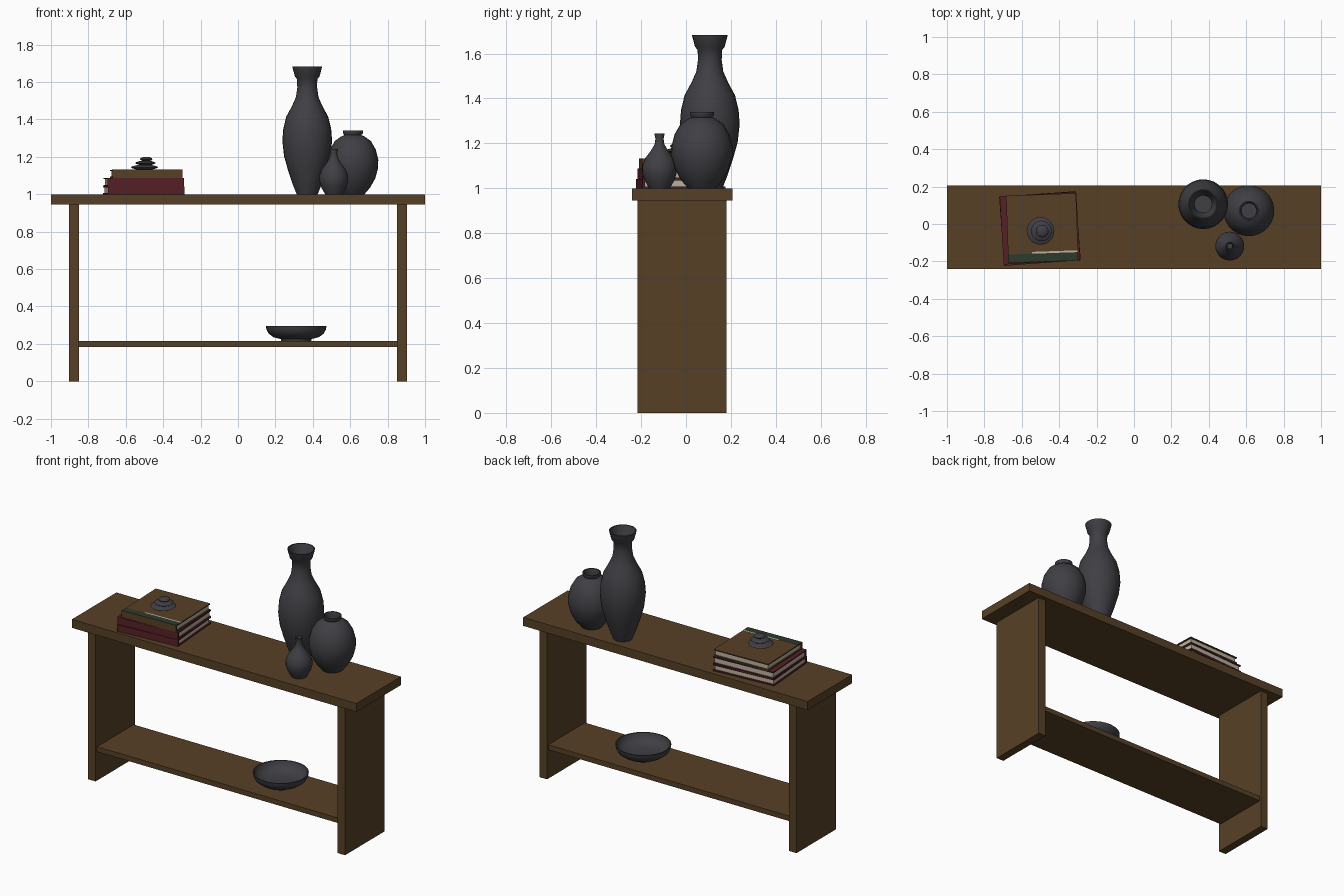
import bpy, bmesh, math
from mathutils import Matrix, Vector

if "Cube" in bpy.data.objects:
    bpy.data.objects.remove(bpy.data.objects["Cube"])


def mat(name, rgb):
    m = bpy.data.materials.new(name)
    m.diffuse_color = (*rgb, 1)
    m.use_nodes = True
    m.node_tree.nodes["Principled BSDF"].inputs["Base Color"].default_value = m.diffuse_color
    return m


WOOD = mat("brown wood", (0.095, 0.051, 0.019))
CLAY = mat("charcoal ceramic", (0.05, 0.05, 0.058))
RED = mat("dark red cover", (0.09, 0.015, 0.019))
GREEN = mat("dark green cover", (0.026, 0.042, 0.024))
PAPER = mat("cream paper", (0.5, 0.45, 0.36))


def finish(name, bm, material):
    bmesh.ops.recalc_face_normals(bm, faces=bm.faces)
    me = bpy.data.meshes.new(name)
    bm.to_mesh(me)
    bm.free()
    me.materials.append(material)
    ob = bpy.data.objects.new(name, me)
    bpy.context.collection.objects.link(ob)
    return ob


def box(name, lo, hi, material, place=Matrix()):
    lo, hi = Vector(lo), Vector(hi)
    bm = bmesh.new()
    bmesh.ops.create_cube(bm, size=1)
    size = hi - lo
    m = place @ Matrix.Translation((lo + hi) / 2) @ Matrix.Diagonal((*size, 1))
    bmesh.ops.transform(bm, matrix=m, verts=bm.verts)
    return finish(name, bm, material)


def lathe(name, centre, profile, sides=28, material=CLAY):
    """Turn (radius, height) points about a vertical axis, closing both ends."""
    bm = bmesh.new()
    rings = []
    for r, z in profile:
        rings.append([bm.verts.new((centre[0] + r * math.cos(2 * math.pi * i / sides),
                                    centre[1] + r * math.sin(2 * math.pi * i / sides), z))
                      for i in range(sides)])
    for a, b in zip(rings, rings[1:]):
        for i in range(sides):
            j = (i + 1) % sides
            bm.faces.new((a[i], a[j], b[j], b[i]))
    bm.faces.new(rings[0][::-1])
    bm.faces.new(rings[-1])
    ob = finish(name, bm, material)
    bpy.ops.object.select_all(action='DESELECT')
    ob.select_set(True)
    bpy.context.view_layer.objects.active = ob
    bpy.ops.object.shade_smooth_by_angle(angle=math.radians(40))
    return ob


# Console table
box("table_top", (-1, -0.24, 0.946), (1, 0.207, 1.0), WOOD)
for side, x in (("left", -0.877), ("right", 0.877)):
    box(side + "_leg_panel", (x - 0.026, -0.215, 0), (x + 0.026, 0.18, 0.946), WOOD)
box("lower_shelf", (-0.851, -0.20, 0.183), (0.851, 0.168, 0.215), WOOD)

# Shallow bowl on the shelf
lathe("bowl", (0.311, -0.015), [
    (0.08, 0.215), (0.082, 0.226), (0.122, 0.236), (0.148, 0.256), (0.159, 0.277),
    (0.162, 0.296), (0.155, 0.296), (0.148, 0.272), (0.125, 0.25), (0.075, 0.239)], 32)

# Three vases, with hollow necks
lathe("tall_vase", (0.37, 0.106), [
    (0.056, 1.0), (0.078, 1.055), (0.103, 1.13), (0.124, 1.205), (0.133, 1.285),
    (0.128, 1.35), (0.112, 1.415), (0.082, 1.47), (0.06, 1.52), (0.053, 1.57),
    (0.054, 1.615), (0.066, 1.63), (0.08, 1.683), (0.074, 1.683), (0.056, 1.63),
    (0.046, 1.60), (0.046, 1.52)])
lathe("round_vase", (0.614, 0.071), [
    (0.062, 1.0), (0.092, 1.035), (0.12, 1.085), (0.135, 1.14), (0.136, 1.185),
    (0.122, 1.24), (0.096, 1.285), (0.064, 1.308), (0.046, 1.316), (0.053, 1.326),
    (0.053, 1.34), (0.046, 1.34), (0.04, 1.32), (0.04, 1.28)])
lathe("small_vase", (0.512, -0.118), [
    (0.046, 1.0), (0.066, 1.035), (0.077, 1.07), (0.077, 1.10), (0.063, 1.135),
    (0.038, 1.168), (0.022, 1.195), (0.018, 1.22), (0.023, 1.243), (0.018, 1.243),
    (0.013, 1.22), (0.013, 1.19)])


# Stack of books, spines facing the front
def book(name, centre, angle, w, d, z0, z1, cover, spine, top):
    place = Matrix.Translation((*centre, 0)) @ Matrix.Rotation(math.radians(angle), 4, 'Z')
    x, y, t = w / 2, d / 2, 0.007
    box(name + "_bottom_cover", (-x, -y, z0), (x, y, z0 + t), cover, place)
    box(name + "_top_cover", (-x, -y, z1 - t), (x, y, z1), top, place)
    box(name + "_spine", (-x, -y, z0 + t), (x, -y + 0.01, z1 - t), spine, place)
    box(name + "_pages", (-x + 0.008, -y + 0.01, z0 + t),
        (x - 0.008, y - 0.008, z1 - t), PAPER, place)
    return place


book("lower_book", (-0.503, -0.024), 4.2, 0.41, 0.37, 1.0, 1.042, RED, RED, RED)
book("middle_book", (-0.503, -0.022), 3.4, 0.41, 0.365, 1.042, 1.088, RED, RED, RED)
p = book("upper_book", (-0.491, -0.022), 2, 0.374, 0.36, 1.088, 1.131, WOOD, WOOD, WOOD)
# Green band along the front edge of the top cover, with a cream line beside it
box("cover_band", (-0.187, -0.18, 1.1305), (0.187, -0.135, 1.132), GREEN, p)
box("cover_line", (-0.06, -0.135, 1.1305), (0.187, -0.125, 1.132), PAPER, p)

# Ornament of three stacked discs
for name, x, y, r, z0, z1 in (("lower", -0.50, -0.037, 0.074, 1.131, 1.157),
                              ("middle", -0.495, -0.037, 0.055, 1.155, 1.179),
                              ("upper", -0.491, -0.038, 0.034, 1.176, 1.2)):
    h = z1 - z0
    lathe(name + "_ornament_disc", (x, y), [
        (r * 0.5, z0), (r * 0.88, z0 + h * 0.3), (r, z0 + h * 0.5),
        (r * 0.88, z0 + h * 0.7), (r * 0.5, z1)], 20)
